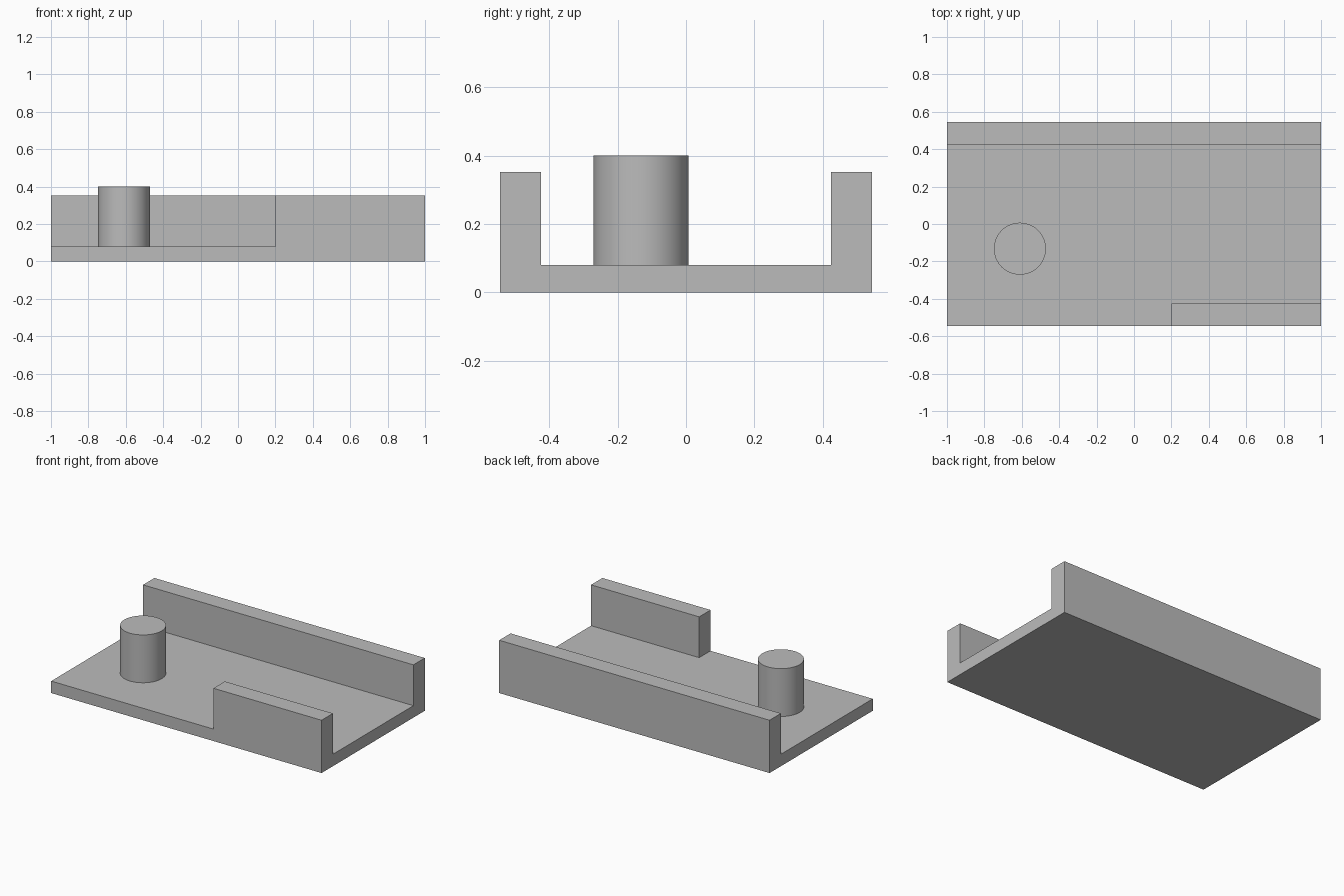
import bpy
import bmesh
from mathutils import Vector

if "Cube" in bpy.data.objects:
    bpy.data.objects.remove(bpy.data.objects["Cube"], do_unlink=True)

HALF_W, HALF_D = 1.0, 0.545
FLOOR, WALL_TOP = 0.08, 0.353
WALL_Y, NOTCH_X = 0.425, 0.2
PEG_R, PEG_TOP = 0.139, 0.4

grey = bpy.data.materials.new("plain grey")
grey.use_nodes = True
grey.diffuse_color = (0.5, 0.5, 0.5, 1)
grey.node_tree.nodes["Principled BSDF"].inputs["Base Color"].default_value = (0.5, 0.5, 0.5, 1)


def add_object(name, bm):
    mesh = bpy.data.meshes.new(name)
    bm.to_mesh(mesh)
    bm.free()
    mesh.materials.append(grey)
    obj = bpy.data.objects.new(name, mesh)
    bpy.context.collection.objects.link(obj)
    return obj


# Tray: a slab cut along the wall lines, with the wall strips pulled up
bm = bmesh.new()
bmesh.ops.create_cube(bm, size=1)
bmesh.ops.scale(bm, vec=(2 * HALF_W, 2 * HALF_D, FLOOR), verts=bm.verts)
bmesh.ops.translate(bm, vec=(0, 0, FLOOR / 2), verts=bm.verts)
for point, normal in (((0, WALL_Y, 0), (0, 1, 0)),
                      ((0, -WALL_Y, 0), (0, 1, 0)),
                      ((NOTCH_X, 0, 0), (1, 0, 0))):
    bmesh.ops.bisect_plane(bm, geom=bm.verts[:] + bm.edges[:] + bm.faces[:],
                           plane_co=point, plane_no=normal)


def is_wall(face):
    c = face.calc_center_median()
    back = c.y > WALL_Y
    front = c.y < -WALL_Y and c.x > NOTCH_X
    return face.normal.z > 0.9 and (back or front)


bm.normal_update()
tops = [f for f in bm.faces if is_wall(f)]
raised = bmesh.ops.extrude_face_region(bm, geom=tops)["geom"]
bmesh.ops.delete(bm, geom=[f for f in tops if f.is_valid], context="FACES_ONLY")
bmesh.ops.translate(bm, vec=Vector((0, 0, WALL_TOP - FLOOR)),
                    verts=[v for v in raised if isinstance(v, bmesh.types.BMVert)])
bmesh.ops.recalc_face_normals(bm, faces=bm.faces)
bmesh.ops.dissolve_limit(bm, angle_limit=0.01, verts=bm.verts, edges=bm.edges)
add_object("walled_tray", bm)

# Round peg standing on the floor
bm = bmesh.new()
bmesh.ops.create_cone(bm, cap_ends=True, segments=64, radius1=PEG_R, radius2=PEG_R,
                      depth=PEG_TOP - FLOOR)
bmesh.ops.translate(bm, vec=(-0.61, -0.132, (PEG_TOP + FLOOR) / 2), verts=bm.verts)
peg = add_object("round_peg", bm)
bpy.ops.object.select_all(action="DESELECT")
peg.select_set(True)
bpy.context.view_layer.objects.active = peg
bpy.ops.object.shade_smooth_by_angle()
